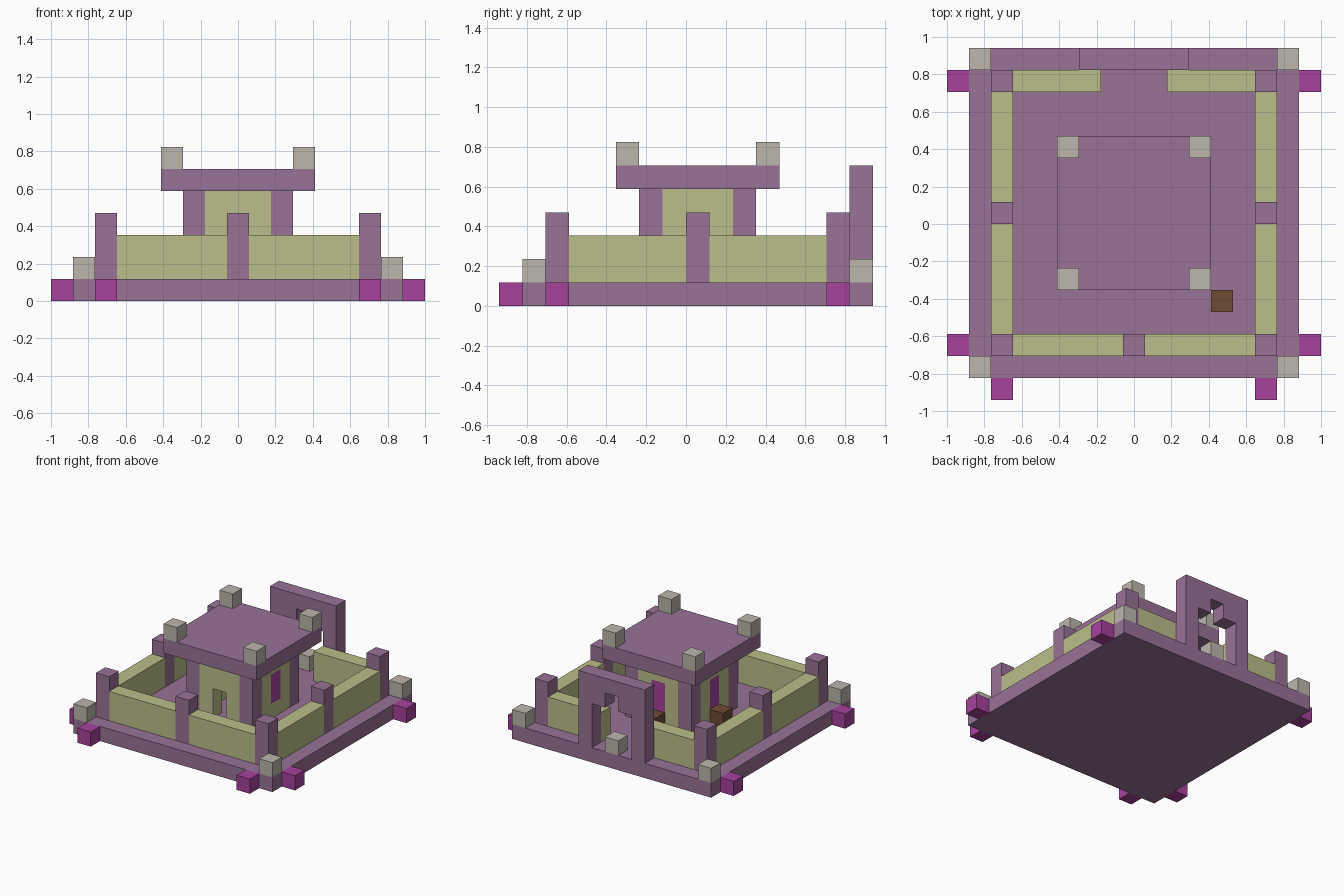
import bpy, bmesh
from mathutils import Vector

if "Cube" in bpy.data.objects:
    bpy.data.objects.remove(bpy.data.objects["Cube"], do_unlink=True)

U = 2 / 17                              # one block
ORIGIN = Vector((-8.5, -8, 0))          # grid corner, in blocks


def material(name, rgb):
    lin = [((c / 255 + 0.055) / 1.055) ** 2.4 for c in rgb] + [1]
    m = bpy.data.materials.new(name)
    m.use_nodes = True
    m.diffuse_color = lin
    bsdf = m.node_tree.nodes["Principled BSDF"]
    bsdf.inputs["Base Color"].default_value = lin
    bsdf.inputs["Roughness"].default_value = 0.9
    return m


purple = material("purple stone", (152, 115, 150))
sand = material("pale olive plaster", (187, 190, 138))
magenta = material("magenta", (166, 66, 156))
grey = material("warm grey stone", (188, 183, 174))
brown = material("brown wood", (112, 75, 53))


def build(name, mat, *boxes):
    """One object from boxes, each (low corner, size) in blocks."""
    bm = bmesh.new()
    for low, size in boxes:
        low, size = Vector(low), Vector(size)
        verts = bmesh.ops.create_cube(bm, size=1)["verts"]
        for v in verts:
            local = v.co + Vector((0.5, 0.5, 0.5))
            v.co = (ORIGIN + low + local * size) * U
    mesh = bpy.data.meshes.new(name)
    bm.to_mesh(mesh)
    bm.free()
    mesh.materials.append(mat)
    ob = bpy.data.objects.new(name, mesh)
    bpy.context.collection.objects.link(ob)
    return ob


def cube(name, mat, x, y, z):
    return build(name, mat, ((x, y, z), (1, 1, 1)))


# Base slab with corner stones and protruding beam ends
build("base_slab", purple, ((1, 1, 0), (15, 15, 1)))
for x in (1, 15):
    for y in (1, 15):
        cube("base_corner_stone", grey, x, y, 1)
for y in (2, 14):
    for x in (0, 16):
        cube("side_beam_end", magenta, x, y, 0)
for x in (2, 14):
    cube("front_beam_end", magenta, x, 0, 0)

# Courtyard posts and walls
posts = [(x, y) for x in (2, 14) for y in (2, 8, 14)] + [(8, 2)]
for x, y in posts:
    build("courtyard_post", purple, ((x, y, 1), (1, 1, 3)))
for x in (2, 14):
    for y in (3, 9):
        build("side_wall", sand, ((x, y, 1), (1, 5, 2)))
for x in (3, 9):
    build("front_wall", sand, ((x, 2, 1), (5, 1, 2)))
for x in (3, 10):
    build("back_wall", sand, ((x, 14, 1), (4, 1, 2)))

# Gateway at the back, with a stepped opening and a stone in the middle
build("gateway", purple,
      ((6, 15, 1), (1, 1, 5)), ((10, 15, 1), (1, 1, 5)),
      ((7, 15, 4), (1, 1, 2)), ((9, 15, 4), (1, 1, 2)),
      ((8, 15, 5), (1, 1, 1)))
cube("gateway_stone", grey, 8, 15, 1)

# House pillars, roof and roof stones
for x in (6, 10):
    for y in (6, 10):
        build("house_pillar", purple, ((x, y, 1), (1, 1, 4)))
build("roof_slab", purple, ((5, 5, 5), (7, 7, 1)))
for x in (5, 11):
    for y in (5, 11):
        cube("roof_corner_stone", grey, x, y, 6)

# House walls: a doorway in front, a window in each other side
build("house_front_wall", sand,
      ((7, 6, 1), (1, 1, 4)), ((9, 6, 1), (1, 1, 4)), ((8, 6, 3), (1, 1, 2)))
build("house_back_wall", sand,
      ((7, 10, 1), (1, 1, 4)), ((9, 10, 1), (1, 1, 4)),
      ((8, 10, 1), (1, 1, 1)), ((8, 10, 4), (1, 1, 1)))
build("back_window", magenta, ((8, 10, 2), (1, 1, 2)))
for x in (6, 10):
    build("house_side_wall", sand,
          ((x, 7, 1), (1, 1, 4)), ((x, 9, 1), (1, 1, 4)),
          ((x, 8, 1), (1, 1, 1)), ((x, 8, 4), (1, 1, 1)))
    build("side_window", magenta, ((x, 8, 2), (1, 1, 2)))

# Wooden boxes around the house
for x, y in ((5, 8), (8, 11), (12, 4)):
    cube("wooden_box", brown, x, y, 1)
